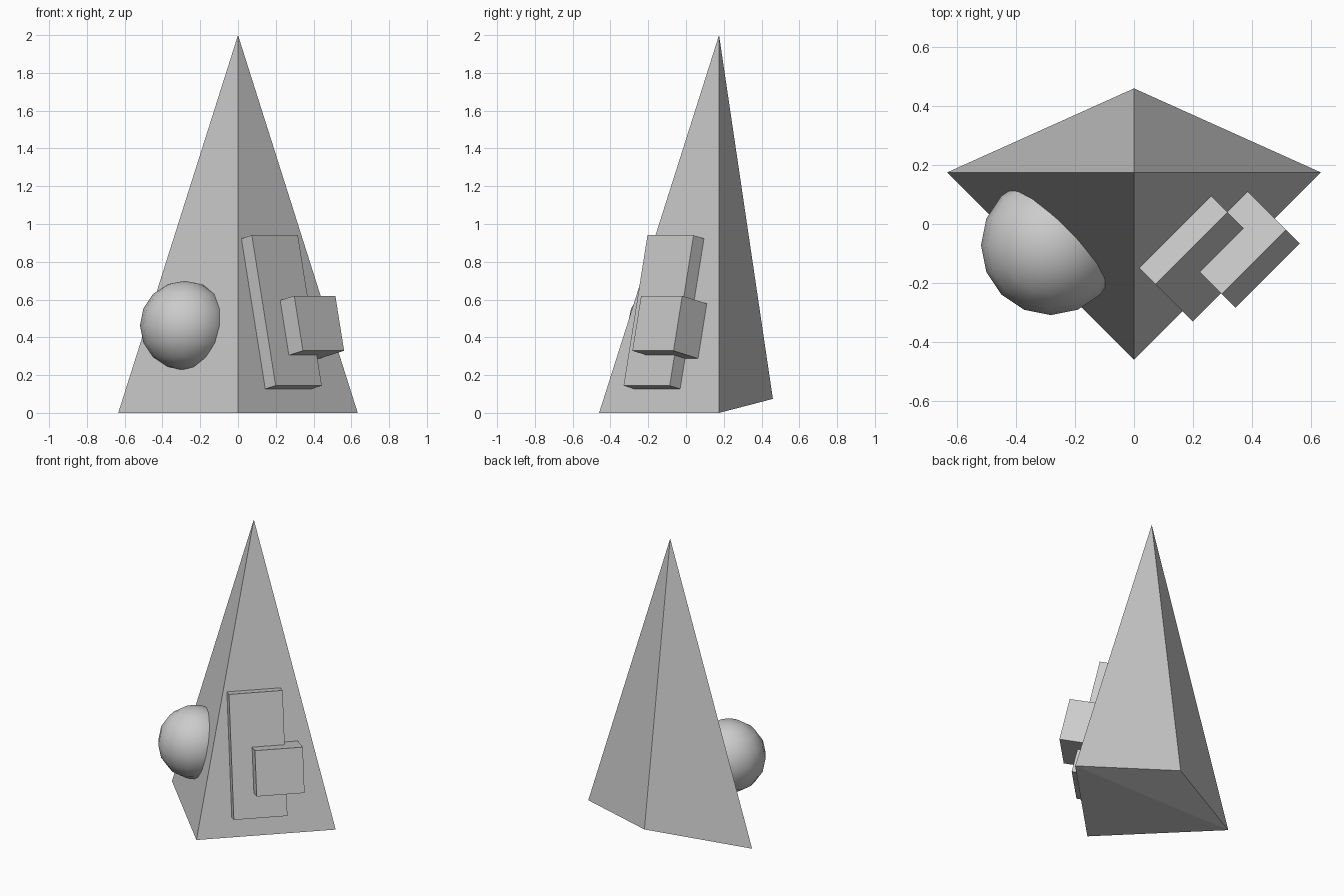
import bpy, bmesh, math
from mathutils import Vector, Matrix

if "Cube" in bpy.data.objects:
    bpy.data.objects.remove(bpy.data.objects["Cube"])

APEX = Vector((0, 0.175, 2))
HALF = 0.634          # half width of the base
FRONT, BACK = -0.46, 0.46


def make_object(name, bm):
    bmesh.ops.recalc_face_normals(bm, faces=bm.faces)
    mesh = bpy.data.meshes.new(name)
    bm.to_mesh(mesh)
    bm.free()
    obj = bpy.data.objects.new(name, mesh)
    bpy.context.collection.objects.link(obj)
    return obj


# Leaning spire: four-sided, with the back corner lifted off the ground
bm = bmesh.new()
tip = bm.verts.new(APEX)
front, right, back, left = [bm.verts.new(p) for p in (
    (0, FRONT, 0), (HALF, APEX.y, 0), (0, BACK, 0.074), (-HALF, APEX.y, 0))]
ring = [front, right, back, left]
for i in range(4):
    bm.faces.new((ring[i], ring[(i + 1) % 4], tip))
bm.faces.new((front, left, right))
bm.faces.new((right, left, back))
make_object("spire", bm)

# Local frame on the front right face: across, up the slope, outward
across = Vector((1, 1, 0)).normalized()
origin = Vector((HALF / 2, (FRONT + APEX.y) / 2, 0))
up = (APEX - origin).normalized()
out = across.cross(up)


def slab(name, u, s, n):
    """Box on the sloped face, given its ranges across, up and outward."""
    ranges = (u, s, n)
    mid = [sum(r) / 2 for r in ranges]
    size = [r[1] - r[0] for r in ranges]
    frame = Matrix((across, up, out)).transposed().to_4x4()
    bm = bmesh.new()
    bmesh.ops.create_cube(bm, size=1, matrix=Matrix.Translation(origin) @ frame
                          @ Matrix.Translation(mid) @ Matrix.Diagonal((*size, 1)))
    return make_object(name, bm)


# Tall door panel and the smaller block in front of it
slab("panel", (-0.216, 0.129), (0.130, 0.946), (-0.01, 0.08))
slab("block", (-0.081, 0.227), (0.295, 0.593), (-0.01, 0.188))

# Round knob half sunk into the front left face
bm = bmesh.new()
bmesh.ops.create_uvsphere(bm, u_segments=16, v_segments=8, radius=0.237,
                          matrix=Matrix.Translation((-0.282, -0.072, 0.462)))
for f in bm.faces:
    f.smooth = True
make_object("knob", bm)
